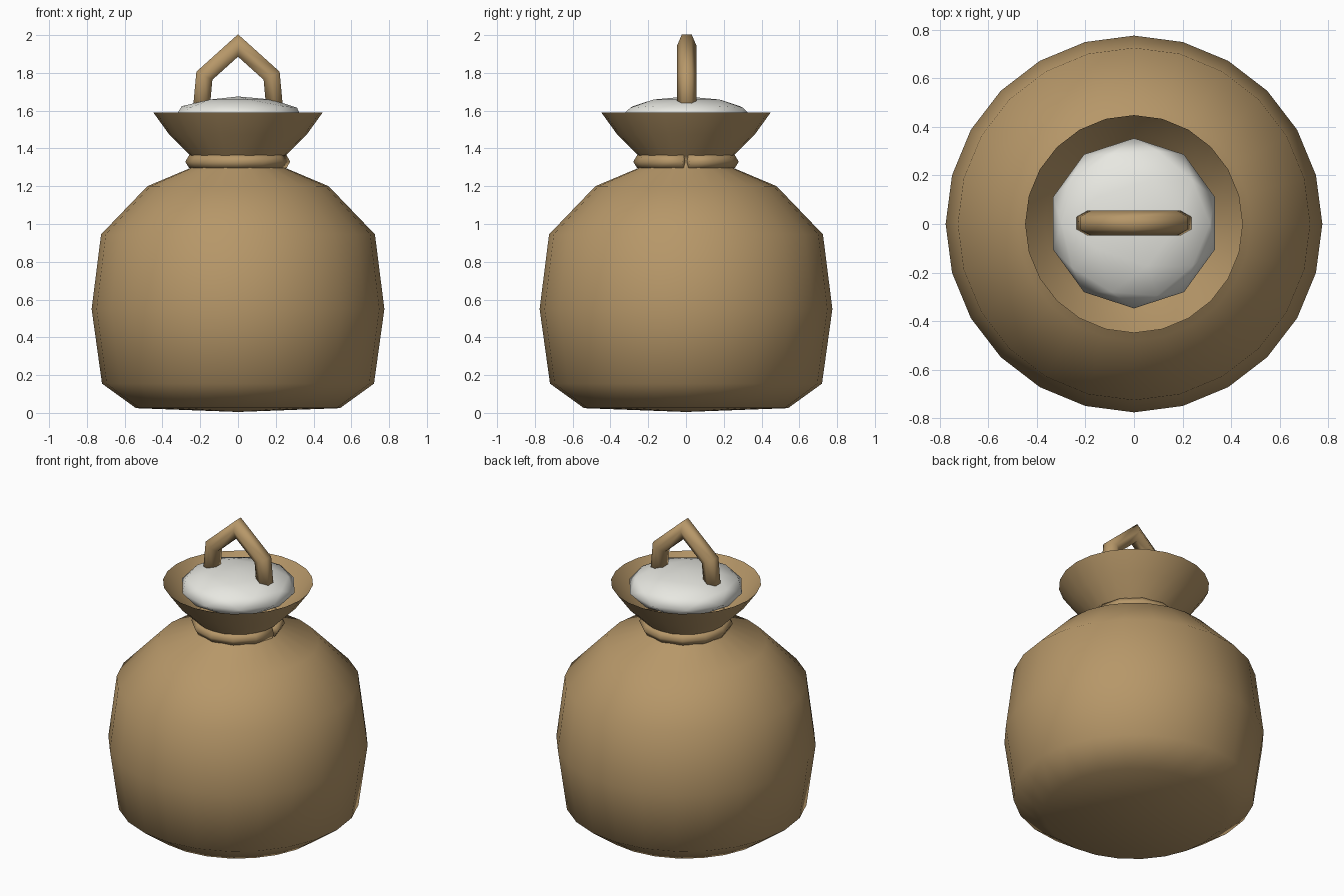
import bpy, bmesh, math
from mathutils import Vector

cube = bpy.data.objects.get("Cube")
if cube:
    bpy.data.objects.remove(cube, do_unlink=True)


def material(name, rgb):
    mat = bpy.data.materials.new(name)
    mat.use_nodes = True
    mat.diffuse_color = (*rgb, 1)
    mat.node_tree.nodes["Principled BSDF"].inputs["Base Color"].default_value = (*rgb, 1)
    return mat


def finish(bm, name, mat, recalc=True):
    if recalc:
        bmesh.ops.recalc_face_normals(bm, faces=bm.faces)
    for f in bm.faces:
        f.smooth = True
    mesh = bpy.data.meshes.new(name)
    bm.to_mesh(mesh)
    bm.free()
    mesh.materials.append(mat)
    obj = bpy.data.objects.new(name, mesh)
    bpy.context.collection.objects.link(obj)
    return obj


def revolve(name, profile, sides, mat):
    """Turn an (r, z) profile, listed bottom to top, around z."""
    bm = bmesh.new()
    verts = [bm.verts.new((r, 0, z)) for r, z in profile]
    edges = [bm.edges.new(pair) for pair in zip(verts, verts[1:])]
    bmesh.ops.spin(bm, geom=verts + edges, axis=(0, 0, 1), cent=(0, 0, 0),
                   angle=2 * math.pi, steps=sides)
    bmesh.ops.remove_doubles(bm, verts=bm.verts, dist=0.001)
    return finish(bm, name, mat)


def sweep(name, path, plane_normal, radius, phase, mat, sides=6):
    """Sweep a polygon along a planar path with mitred corners."""
    bm = bmesh.new()
    normal = Vector(plane_normal)
    pts = [Vector(p) for p in path]
    rings = []
    for i, p in enumerate(pts):
        before = (p - pts[i - 1]).normalized() if i else None
        after = (pts[i + 1] - p).normalized() if i + 1 < len(pts) else None
        before, after = before or after, after or before
        tangent = (before + after).normalized()
        side = tangent.cross(normal) / tangent.dot(after)
        ring = []
        for k in range(sides):
            a = phase + 2 * math.pi * k / sides
            ring.append(bm.verts.new(p + radius * (math.cos(a) * side + math.sin(a) * normal)))
        rings.append(ring)
    for lo, hi in zip(rings, rings[1:]):
        for k in range(sides):
            n = (k + 1) % sides
            bm.faces.new((lo[k], lo[n], hi[n], hi[k]))
    bm.faces.new(rings[0])
    bm.faces.new(rings[-1])
    return finish(bm, name, mat)


burlap = material("tan_burlap", (0.47, 0.31, 0.14))
white = material("off_white", (0.8, 0.8, 0.75))

# Sack body, neck and flared mouth
revolve("sack", [(0, 0.005), (0.54, 0.025), (0.72, 0.155), (0.775, 0.55),
                 (0.725, 0.945), (0.48, 1.2), (0.255, 1.295), (0.225, 1.33),
                 (0.25, 1.36), (0.365, 1.475), (0.448, 1.59)], 24, burlap)

# Tie around the neck, with a small gap on one side
gap = math.radians(2)
angles = [gap + (2 * math.pi - 2 * gap) * i / 12 for i in range(13)]
sweep("neck_tie", [(0.238 * math.cos(a), 0.238 * math.sin(a), 1.33) for a in angles],
      (0, 0, 1), 0.04, 0, burlap)

# Flattened filling in the mouth
bm = bmesh.new()
bmesh.ops.create_icosphere(bm, subdivisions=2, radius=1)
bmesh.ops.scale(bm, vec=(0.35, 0.35, 0.108), verts=bm.verts)
bmesh.ops.translate(bm, vec=(0, 0.003, 1.567), verts=bm.verts)
finish(bm, "filling", white)

# Pointed carrying handle
half = [(0.197, 1.58), (0.178, 1.785)]
arch = [(-x, z) for x, z in half] + [(0, 1.945)] + half[::-1]
sweep("handle", [(x, 0.004, z) for x, z in arch], (0, 1, 0), 0.051, math.pi / 2, burlap)
